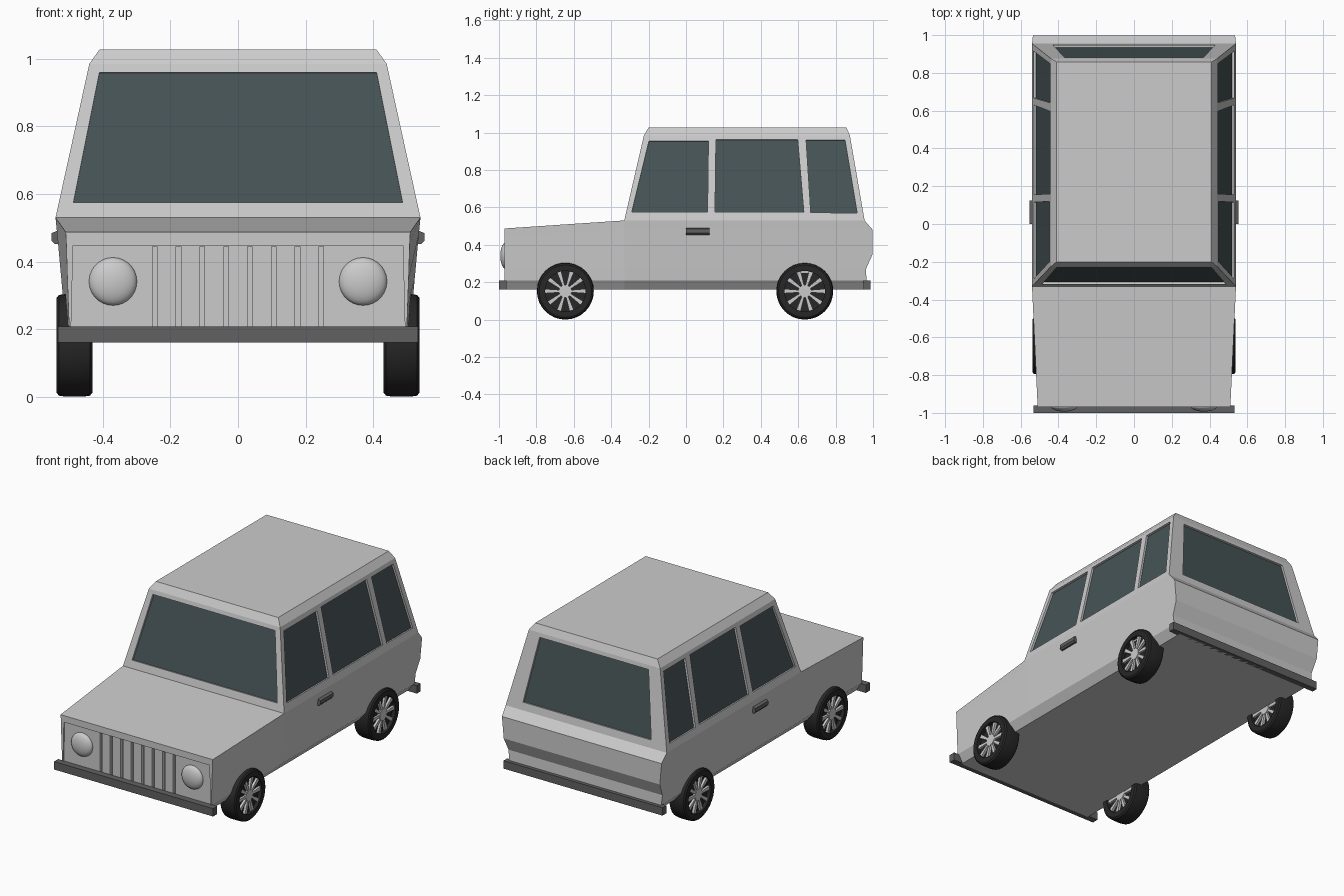
import bpy, bmesh
from math import sin, cos, pi, radians
from mathutils import Vector

if "Cube" in bpy.data.objects:
    bpy.data.objects.remove(bpy.data.objects["Cube"])


def material(name, rgb):
    m = bpy.data.materials.new(name)
    m.diffuse_color = (*rgb, 1)
    m.use_nodes = True
    m.node_tree.nodes["Principled BSDF"].inputs["Base Color"].default_value = m.diffuse_color
    return m


GLASS = material("glass", (0.062, 0.087, 0.092))
TRIM = material("dark_trim", (0.12, 0.12, 0.12))
RUBBER = material("rubber", (0.02, 0.02, 0.02))


def finish(name, bm, mat=None, smooth=False):
    bmesh.ops.recalc_face_normals(bm, faces=bm.faces)
    me = bpy.data.meshes.new(name)
    bm.to_mesh(me)
    bm.free()
    ob = bpy.data.objects.new(name, me)
    bpy.context.collection.objects.link(ob)
    if mat:
        me.materials.append(mat)
    if smooth:
        bpy.ops.object.select_all(action='DESELECT')
        ob.select_set(True)
        bpy.context.view_layer.objects.active = ob
        bpy.ops.object.shade_smooth_by_angle(angle=radians(35))
    return ob


def skin(bm, rings, closed=False):
    """Bridge rings of points; returns the vertex rings."""
    vs = [[bm.verts.new(p) for p in r] for r in rings]
    pairs = list(zip(vs, vs[1:])) + ([(vs[-1], vs[0])] if closed else [])
    for a, b in pairs:
        for i in range(len(a)):
            j = (i + 1) % len(a)
            bm.faces.new((a[i], a[j], b[j], b[i]))
    return vs


def prism(bm, pts, a, b):
    vs = skin(bm, [[Vector(p) + a for p in pts], [Vector(p) + b for p in pts]])
    bm.faces.new(vs[0])
    bm.faces.new(vs[1])


def box(bm, x0, x1, y0, y1, z0, z1):
    prism(bm, [(x0, y0, z0), (x1, y0, z0), (x1, y1, z0), (x0, y1, z0)],
          Vector(), Vector((0, 0, z1 - z0)))


def carve(ob, bm):
    cutter = finish("cutter", bm)
    cutter.hide_render = True
    mod = ob.modifiers.new("carve", 'BOOLEAN')
    mod.object, mod.operation, mod.solver = cutter, 'DIFFERENCE', 'EXACT'
    bpy.context.view_layer.objects.active = ob
    bpy.ops.object.modifier_apply(modifier=mod.name)
    bpy.data.objects.remove(cutter)


# Lower body: front z, front half width, middle z/width, rear z, rear y
levels = [(0.16, 0.47, 0.16, 0.47, 0.16, 0.965), (0.21, 0.50, 0.21, 0.51, 0.21, 0.965),
          (0.27, 0.502, 0.27, 0.516, 0.27, 0.962), (0.35, 0.505, 0.35, 0.523, 0.35, 0.998),
          (0.45, 0.508, 0.48, 0.535, 0.48, 0.998), (0.487, 0.51, 0.53, 0.54, 0.53, 0.955)]
bm = bmesh.new()
vs = skin(bm, [[(-wf, -0.97, zf), (wf, -0.97, zf), (wm, -0.33, zm), (wm, yr, zr),
                (-wm, yr, zr), (-wm, -0.33, zm)] for zf, wf, zm, wm, zr, yr in levels])
for r in (vs[0], vs[-1]):
    bm.faces.new((r[0], r[1], r[2], r[5]))
    bm.faces.new((r[5], r[2], r[3], r[4]))
body = finish("body", bm)

# Recessed grille panel and its slots
out, deep = Vector((0, -0.05, 0)), Vector((0, 0.008, 0))
bm = bmesh.new()
prism(bm, [(-0.494, -0.97, 0.2), (0.494, -0.97, 0.2), (0.488, -0.97, 0.447), (-0.488, -0.97, 0.447)], out, deep)
carve(body, bm)
bm = bmesh.new()
for i in range(8):
    x = (i - 3.5) * 0.0703
    box(bm, x - 0.007, x + 0.007, -1.02, -0.945, 0.195, 0.444)
carve(body, bm)

# Cabin
bm = bmesh.new()
vs = skin(bm, [[(-w, y0, z), (w, y0, z), (w, y1, z), (-w, y1, z)] for w, y0, y1, z in
               [(0.54, -0.33, 0.955, 0.53), (0.44, -0.225, 0.876, 0.985), (0.41, -0.2, 0.858, 1.027)]])
bm.faces.new(vs[0])
bm.faces.new(vs[-1])
cabin = finish("cabin", bm)

# Window outlines lie on the sloping walls, with the wall's outward normal
side_outlines = [[(-0.29, 0.575), (0.115, 0.575), (0.12, 0.955), (-0.198, 0.955)],
                 [(0.155, 0.575), (0.63, 0.575), (0.597, 0.963), (0.16, 0.963)],
                 [(0.667, 0.572), (0.915, 0.57), (0.85, 0.96), (0.642, 0.96)]]


def on_wall(z, low, high):
    return low + (high - low) * (z - 0.53) / 0.455


windows = []
for s in (-1, 1):
    for o in side_outlines:
        windows.append(("side_window", [(s * on_wall(z, 0.54, 0.44), y, z) for y, z in o],
                        Vector((s * 0.455, 0, 0.10)).normalized()))
for name, low, high, wl, wh, s in (("windscreen", -0.33, -0.225, 0.487, 0.41, -1),
                                   ("rear_window", 0.955, 0.876, 0.43, 0.365, 1)):
    windows.append((name, [(x, on_wall(z, low, high), z) for x, z in
                           ((-wl, 0.575), (wl, 0.575), (wh, 0.96), (-wh, 0.96))],
                    Vector((0, s * 0.455, abs(high - low))).normalized()))
bm = bmesh.new()
for _, pts, n in windows:
    prism(bm, pts, n * 0.03, n * -0.016)
carve(cabin, bm)
for name, pts, n in windows:
    bm = bmesh.new()
    prism(bm, pts, n * -0.012, n * -0.02)
    finish(name, bm, GLASS)

# Bumpers and door handles
for name, y0, y1 in (("front_bumper", -1.0, -0.96), ("rear_bumper", 0.95, 0.986)):
    bm = bmesh.new()
    box(bm, -0.533, 0.533, y0, y1, 0.16, 0.208)
    finish(name, bm, TRIM)
for s in (-1, 1):
    bm = bmesh.new()
    prism(bm, [(s * 0.52, 0, 0.452), (s * 0.543, 0, 0.452), (s * 0.552, 0, 0.462),
               (s * 0.552, 0, 0.484), (s * 0.52, 0, 0.497)], Vector(), Vector((0, 0.125, 0)))
    finish("door_handle", bm, TRIM)

# Domed headlights
for s in (-1, 1):
    bm = bmesh.new()
    bmesh.ops.create_uvsphere(bm, u_segments=28, v_segments=14, radius=1)
    for v in bm.verts:
        x, y, z = v.co
        v.co = (s * 0.37 + 0.071 * x, -0.963 - 0.03 * z, 0.341 + 0.071 * y)
    finish("headlight", bm, smooth=True)


# Wheels: lathed tyre, dark centre disc, hub and ten tapered spokes
def circle(c, x, r, n=32):
    return [(c.x + x, c.y + r * cos(2 * pi * i / n), c.z + r * sin(2 * pi * i / n)) for i in range(n)]


def disc(bm, c, x, r):
    vs = skin(bm, [circle(c, -x, r), circle(c, x, r)])
    bm.faces.new(vs[0])
    bm.faces.new(vs[1])


half = [(0.053, 0.108), (0.053, 0.14), (0.046, 0.149), (0.025, 0.152)]
tyre = half + [(-x, r) for x, r in reversed(half)]
for s in (-1, 1):
    for place, y in (("front", -0.645), ("rear", 0.635)):
        c = Vector((s * 0.484, y, 0.152))
        bm = bmesh.new()
        skin(bm, [circle(c, x, r) for x, r in tyre], closed=True)
        disc(bm, c, 0.03, 0.11)
        finish(place + "_tyre", bm, RUBBER, smooth=True)
        bm = bmesh.new()
        disc(bm, c, 0.046, 0.034)
        for i in range(10):
            a = 2 * pi * i / 10
            u, t = Vector((0, cos(a), sin(a))), Vector((0, -sin(a), cos(a)))
            pts = [c + u * r + t * w for r, w in ((0.025, -0.006), (0.11, -0.012), (0.11, 0.012), (0.025, 0.006))]
            prism(bm, pts, Vector((-0.044, 0, 0)), Vector((0.044, 0, 0)))
        finish(place + "_wheel_spokes", bm)
